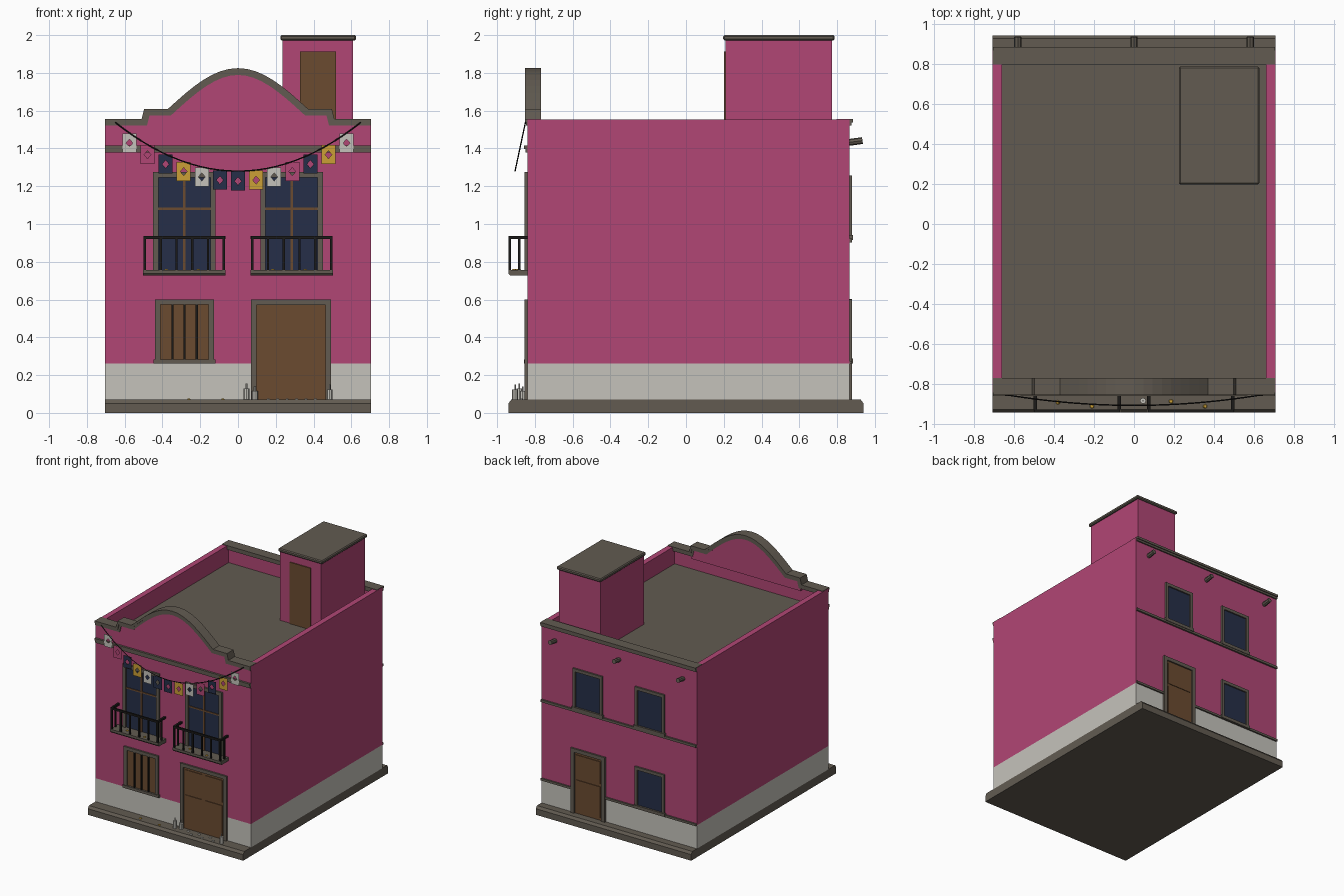
import bpy, bmesh, math
from mathutils import Matrix, Vector

if "Cube" in bpy.data.objects:
    bpy.data.objects.remove(bpy.data.objects["Cube"])

def material(name, r, g, b):
    m = bpy.data.materials.new(name)
    m.diffuse_color = (r, g, b, 1)
    m.use_nodes = True
    m.node_tree.nodes["Principled BSDF"].inputs["Base Color"].default_value = m.diffuse_color
    return m

PINK = material("pink_plaster", .44, .061, .178)
WHITE = material("white_lime", .56, .545, .50)
STONE = material("grey_stone", .122, .105, .083)
WOOD = material("brown_wood", .147, .070, .030)
NAVY = material("navy_blue", .019, .028, .065)
YELLOW = material("marigold_yellow", .60, .35, .037)
IRON = material("black_iron", .011, .010, .009)

FRONT, BACK = -0.84, 0.866

def finish(name, bm, *mats):
    bmesh.ops.recalc_face_normals(bm, faces=bm.faces)
    me = bpy.data.meshes.new(name)
    bm.to_mesh(me)
    bm.free()
    for m in mats:
        me.materials.append(m)
    ob = bpy.data.objects.new(name, me)
    bpy.context.collection.objects.link(ob)
    return ob

def add_box(bm, x0, x1, y0, y1, z0, z1):
    mat = Matrix.Translation(((x0 + x1) / 2, (y0 + y1) / 2, (z0 + z1) / 2)) @ \
        Matrix.Diagonal((abs(x1 - x0), abs(y1 - y0), z1 - z0, 1))
    return bmesh.ops.create_cube(bm, size=1, matrix=mat)

def boxes(name, mat, items):
    bm = bmesh.new()
    for b in items:
        add_box(bm, *b)
    return finish(name, bm, mat)

def wall_boxes(name, mat, side, items):
    """Boxes (x0, x1, z0, z1, depth) standing out from the front (-1) or back (1) wall."""
    wall = FRONT if side < 0 else BACK
    return boxes(name, mat, [(x0, x1, wall - side * .01, wall + side * d, z0, z1)
                             for x0, x1, z0, z1, d in items])

def prism(name, mat, pts, axis, a, b):
    """Extrude a profile: axis 'x' takes (y, z) points, axis 'y' takes (x, z) points."""
    bm = bmesh.new()
    place = (lambda p, t: (t, p[0], p[1])) if axis == 'x' else (lambda p, t: (p[0], t, p[1]))
    va = [bm.verts.new(place(p, a)) for p in pts]
    vb = [bm.verts.new(place(p, b)) for p in pts]
    bm.faces.new(va)
    bm.faces.new(vb[::-1])
    for i in range(len(pts)):
        j = (i + 1) % len(pts)
        bm.faces.new((va[i], vb[i], vb[j], va[j]))
    return finish(name, bm, mat)

# pavement plinth with chamfered front and back kerbs
prism("plinth", STONE, [(-.94, 0), (-.94, .05), (-.925, .07), (.925, .07), (.94, .05), (.94, 0)],
      'x', -.705, .705)

# house walls: white dado, pink plaster, sunken roof deck
bm = bmesh.new()
add_box(bm, -.705, .705, FRONT, BACK, .07, 1.553)
top = max(bm.faces, key=lambda f: f.calc_center_median().z)
bmesh.ops.inset_region(bm, faces=[top], thickness=.065)
ext = bmesh.ops.extrude_face_region(bm, geom=[top])
bmesh.ops.translate(bm, vec=(0, 0, -.145), verts=[g for g in ext["geom"] if isinstance(g, bmesh.types.BMVert)])
bmesh.ops.delete(bm, geom=[top] if top.is_valid else [], context='FACES')
bmesh.ops.bisect_plane(bm, geom=bm.verts[:] + bm.edges[:] + bm.faces[:],
                       plane_co=(0, 0, .262), plane_no=(0, 0, 1))
bm.normal_update()
for f in bm.faces:
    c = f.calc_center_median()
    if c.z < .262:
        f.material_index = 1
    elif abs(f.normal.z) > .9 and c.z < 1.5:
        f.material_index = 2
finish("walls", bm, PINK, WHITE, STONE)

# curved front parapet and its two-step coping
N = 16
hump = [(x, 1.61 + .215 * math.cos(math.pi / 2 * x / .37)) for x in
        [-.37 + .74 * i / N for i in range(N + 1)]]
outline = [(-.704, 1.557), (-.51, 1.557), (-.497, 1.61)] + hump + \
          [(.497, 1.61), (.51, 1.557), (.704, 1.557)]

def offset(pts, d):
    out = []
    for i, p in enumerate(pts):
        p = Vector(p)
        dirs = []
        if i > 0:
            dirs.append((p - Vector(pts[i - 1])).normalized())
        if i < len(pts) - 1:
            dirs.append((Vector(pts[i + 1]) - p).normalized())
        ns = [Vector((t.y, -t.x)) for t in dirs]
        n = sum(ns, Vector((0, 0))).normalized()
        out.append(tuple(p + n * (d / max(n.dot(ns[0]), .3))))
    return out

mid, low = offset(outline, .018), offset(outline, .036)
prism("parapet_coping_upper", STONE, outline + mid[::-1], 'y', -.853, -.768)
prism("parapet_coping_lower", STONE, mid + low[::-1], 'y', -.847, -.772)
core = [p for p in mid if abs(p[0]) < .52]
prism("pediment", PINK, [(core[0][0], 1.50)] + core + [(core[-1][0], 1.50)], 'y', FRONT, -.776)

# back coping, front cornice and back string courses
boxes("back_coping", STONE, [(-.704, .704, .797, .884, 1.538, 1.557),
                             (-.704, .704, .80, .877, 1.522, 1.538)])
wall_boxes("front_cornice", STONE, -1, [(-.704, .704, 1.378, 1.398, .010),
                                        (-.704, .704, 1.398, 1.416, .017)])
wall_boxes("back_string_courses", STONE, 1, [(-.704, .704, .902, .922, .014),
                                             (-.704, .12, .258, .276, .012),
                                             (.43, .704, .258, .276, .012)])

# rain spouts
for i, x in enumerate((-.58, 0, .58)):
    bm = bmesh.new()
    bmesh.ops.create_cone(bm, cap_ends=True, segments=8, radius1=.018, radius2=.018, depth=.085,
                          matrix=Matrix.Translation((x, .892, 1.436)) @ Matrix.Rotation(math.radians(98), 4, 'X'))
    finish(f"rain_spout_{i + 1}", bm, STONE)

# rooftop stair hut
boxes("stair_hut", PINK, [(.236, .609, .208, .773, 1.40, 1.975)])
cap = boxes("stair_hut_cap", STONE, [(.224, .625, .197, .786, 1.972, 2.0)])
bev = cap.modifiers.new("bevel", 'BEVEL')
bev.width, bev.segments = .007, 1
boxes("stair_hut_door", WOOD, [(.328, .518, .200, .210, 1.408, 1.912)])

def surround(name, side, cx, wo, wi, z0, zi, z1, bottom=None):
    """Stone frame of half widths wo/wi, optional sill up to height bottom."""
    items = [(cx - wo, cx - wi, z0, zi, .014), (cx + wi, cx + wo, z0, zi, .014),
             (cx - wo, cx + wo, zi, z1, .014)]
    if bottom:
        items.append((cx - wo - .008, cx + wo + .008, z0 - .004, bottom, .018))
    wall_boxes(name, STONE, side, items)

def panel_door(name, side, cx, w, z0, z1, leaves):
    """Plank door with raised panels in each leaf."""
    items = [(cx - w, cx + w, z0, z1, .002)]
    lw = 2 * w / leaves
    h = z1 - z0
    for k in range(leaves):
        a = cx - w + k * lw
        for lo, hi in ((.04, .55), (.60, .96)):
            items.append((a + .016, a + lw - .016, z0 + h * lo, z0 + h * hi, .007))
    wall_boxes(name, WOOD, side, items)

# doors
surround("front_door_frame", -1, .281, .211, .182, .07, .572, .60)
panel_door("front_door", -1, .281, .183, .07, .573, 2)
surround("back_door_frame", 1, .277, .156, .124, .07, .57, .60)
panel_door("back_door", 1, .277, .125, .07, .571, 1)

# barred lower front window
surround("barred_window_frame", -1, -.283, .156, .128, .265, .573, .60, .283)
wall_boxes("window_shutter", WOOD, -1, [(-.412, -.154, .28, .574, .003)])
wall_boxes("window_bars", IRON, -1, [(x - .006, x + .006, .283, .573, .013)
                                     for x in (-.347, -.283, -.219)])

# back windows
for label, cx, z in (("upper_right", .28, .92), ("upper_left", -.283, .92), ("lower", -.283, .265)):
    surround(f"back_{label}_window_frame", 1, cx, .134, .11, z, z + .312, z + .337, z + .022)
    wall_boxes(f"back_{label}_window_glass", NAVY, 1, [(cx - .111, cx + .111, z + .02, z + .313, .003)])

# balconies with tall windows
for label, cx in (("left", -.284), ("right", .284)):
    surround(f"{label}_balcony_window_frame", -1, cx, .166, .138, .75, 1.245, 1.275)
    wall_boxes(f"{label}_balcony_window_glass", NAVY, -1, [(cx - .139, cx + .139, .75, 1.246, .003)])
    wall_boxes(f"{label}_balcony_window_mullions", WOOD, -1,
               [(cx - .006, cx + .006, .755, 1.245, .009), (cx - .138, cx + .138, 1.075, 1.087, .008)])
    prism(f"{label}_balcony_slab", STONE, [(-.83, .727), (-.93, .727), (-.94, .738), (-.94, .757), (-.83, .757)],
          'x', cx - .218, cx + .218)
    r, t = .209, .006
    rail = [(cx - r - t, cx + r + t, -.94, -.926, .920, .936)]
    for i in range(6):
        x = cx - r + 2 * r * i / 5
        rail.append((x - t, x + t, -.939, -.927, .757, .92))
    for s in (-r, r):
        rail.append((cx + s - t - .002, cx + s + t + .002, -.926, -.83, .920, .936))
        rail.append((cx + s - t, cx + s + t, -.889, -.877, .757, .92))
    boxes(f"{label}_balcony_railing", IRON, rail)

# bunting cord and paper flags with diamond cut-outs
def cord(x):
    k = (x / .65) ** 2
    return Vector((x, -.905 + .055 * k, 1.28 + .258 * k))

cu = bpy.data.curves.new("bunting_cord", 'CURVE')
cu.dimensions, cu.bevel_depth, cu.bevel_resolution = '3D', .0035, 0
sp = cu.splines.new('POLY')
sp.points.add(26)
for i, p in enumerate(sp.points):
    p.co = (*cord(-.65 + 1.3 * i / 26), 1)
cu.materials.append(IRON)
bpy.context.collection.objects.link(bpy.data.objects.new("bunting_cord", cu))

W, P, B, Y = WHITE, PINK, NAVY, YELLOW
for i, m in enumerate((W, P, B, Y, W, B, B, Y, W, P, B, Y, W)):
    c = cord((i - 6) * .0958)
    bm = bmesh.new()
    def vert(dx, dz):
        return bm.verts.new((c.x + dx, c.y, c.z - .053 + dz))
    rect = [vert(*p) for p in ((-.037, -.05), (.037, -.05), (.037, .05), (-.037, .05))]
    dia = [vert(*p) for p in ((0, -.021), (.018, 0), (0, .021), (-.018, 0))]
    for k in range(4):
        bm.faces.new((rect[k], rect[(k + 1) % 4], dia[k]))
        bm.faces.new((rect[k], dia[k], dia[k - 1]))
    finish(f"paper_flag_{i + 1}", bm, m)

# candles by the front door
for i, (x, y, h) in enumerate(((.045, -.882, .06), (.09, -.865, .045), (.485, -.905, .055))):
    bm = bmesh.new()
    for r, z0, z1 in ((.015, .068, .07 + h), (.004, .07 + h, .095 + h)):
        bmesh.ops.create_cone(bm, cap_ends=True, segments=8, radius1=r, radius2=r, depth=z1 - z0,
                              matrix=Matrix.Translation((x, y, (z0 + z1) / 2)))
    finish(f"candle_{i + 1}", bm, WHITE)

# scattered petals on the pavement and balcony floors
def petals(name, mat, spots):
    bm = bmesh.new()
    for x, y, z in spots:
        bmesh.ops.create_cone(bm, cap_ends=True, segments=6, radius1=.011, radius2=.008, depth=.005,
                              matrix=Matrix.Translation((x, y, z + .0025)))
    finish(name, bm, mat)

petals("marigold_petals", YELLOW, [(-.26, -.89, .07), (-.08, -.905, .07), (-.38, -.89, .757),
                                   (-.21, -.91, .757), (.185, -.885, .757), (.355, -.91, .757)])
petals("white_petals", WHITE, [(.16 + .05 * i, -.89 + .018 * (-1) ** i, .07) for i in range(6)])
